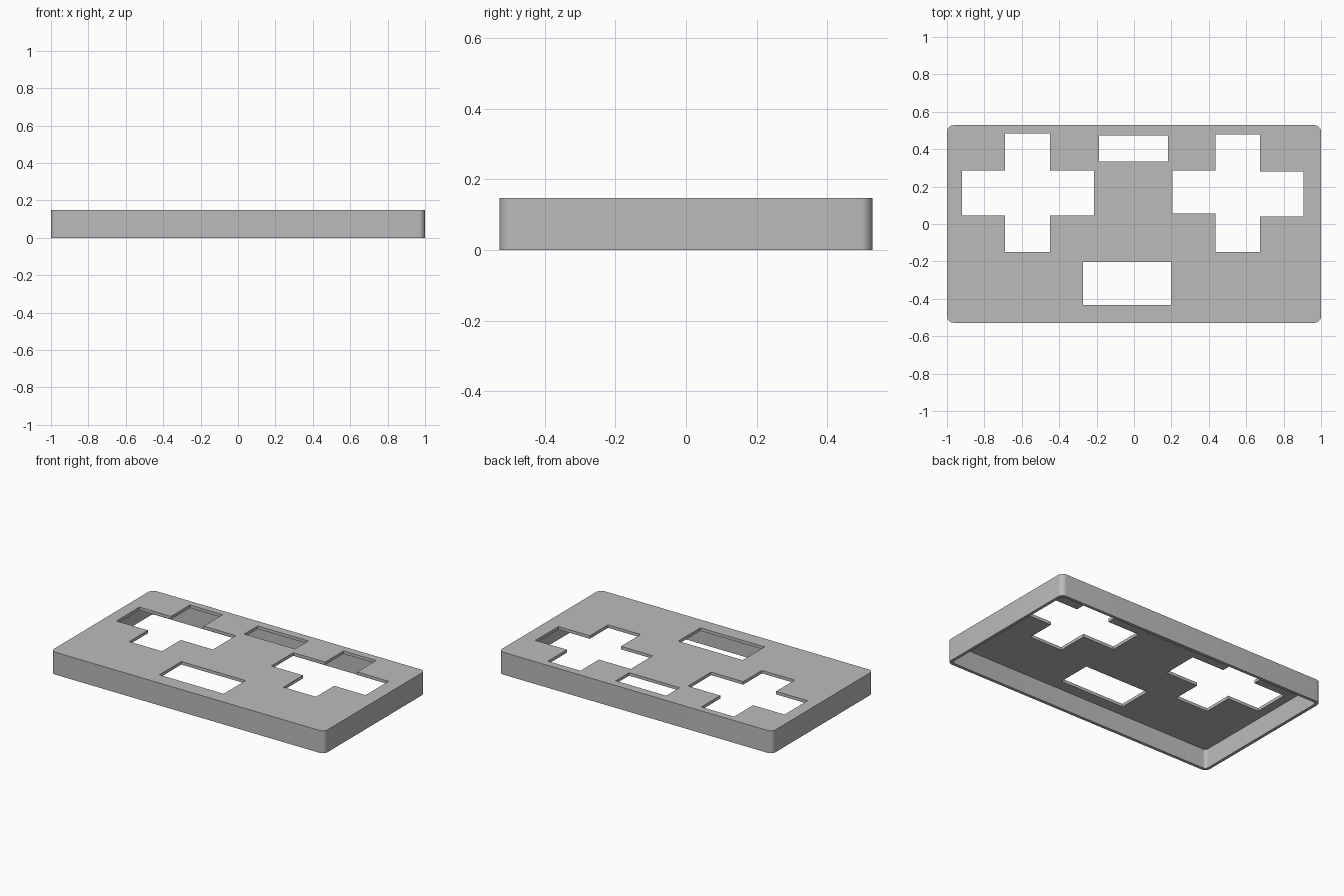
import bpy, bmesh
from math import sin, cos, pi

if "Cube" in bpy.data.objects:
    bpy.data.objects.remove(bpy.data.objects["Cube"], do_unlink=True)

HEIGHT, WALL, PLATE = 0.148, 0.02, 0.02

grey = bpy.data.materials.new("plain grey")
grey.use_nodes = True
grey.diffuse_color = (0.5, 0.5, 0.5, 1)
grey.node_tree.nodes["Principled BSDF"].inputs["Base Color"].default_value = (0.5, 0.5, 0.5, 1)


def prism(name, outline, z0, z1):
    """Extrude a flat outline between two heights."""
    bm = bmesh.new()
    face = bm.faces.new([bm.verts.new((x, y, z0)) for x, y in outline])
    top = bmesh.ops.extrude_face_region(bm, geom=[face])["geom"]
    verts = [v for v in top if isinstance(v, bmesh.types.BMVert)]
    bmesh.ops.translate(bm, verts=verts, vec=(0, 0, z1 - z0))
    bmesh.ops.recalc_face_normals(bm, faces=bm.faces)
    mesh = bpy.data.meshes.new(name)
    bm.to_mesh(mesh)
    bm.free()
    mesh.materials.append(grey)
    obj = bpy.data.objects.new(name, mesh)
    bpy.context.collection.objects.link(obj)
    return obj


def rounded(hx, hy, r, steps=8):
    """Rounded rectangle outline centred on the origin."""
    pts = []
    for k, (sx, sy) in enumerate([(1, 1), (-1, 1), (-1, -1), (1, -1)]):
        for i in range(steps + 1):
            a = (k + i / steps) * pi / 2
            pts.append((sx * (hx - r) + r * cos(a), sy * (hy - r) + r * sin(a)))
    return pts


def rect(x0, x1, y0, y1):
    return [(x0, y0), (x1, y0), (x1, y1), (x0, y1)]


def cross(x, y, left, right):
    """Plus outline: x and y are four rising limits, arms have their own heights."""
    return [(x[1], y[0]), (x[2], y[0]), (x[2], right[0]), (x[3], right[0]),
            (x[3], right[1]), (x[2], right[1]), (x[2], y[1]), (x[1], y[1]),
            (x[1], left[1]), (x[0], left[1]), (x[0], left[0]), (x[1], left[0])]


# Rounded cover, hollow from below
cover = prism("cover_shell", rounded(1, 0.528, 0.035), 0, HEIGHT)
cutters = [prism("cavity_cutter", rounded(1 - WALL, 0.528 - WALL, 0.02), -0.1, HEIGHT - PLATE)]

# Two cross openings and two slots through the top plate
openings = {
    "right_cross_cutter": cross((-0.92, -0.69, -0.45, -0.215), (-0.15, 0.483),
                                (0.045, 0.285), (0.045, 0.285)),
    "left_cross_cutter": cross((0.205, 0.437, 0.675, 0.905), (-0.15, 0.478),
                               (0.055, 0.285), (0.04, 0.28)),
    "back_slot_cutter": rect(-0.187, 0.183, 0.333, 0.473),
    "front_slot_cutter": rect(-0.272, 0.198, -0.432, -0.203),
}
cutters += [prism(n, o, 0.05, HEIGHT + 0.1) for n, o in openings.items()]

for cutter in cutters:
    mod = cover.modifiers.new(cutter.name, "BOOLEAN")
    mod.operation, mod.solver, mod.object = "DIFFERENCE", "EXACT", cutter

# Bake the cuts, then drop the cutters
bpy.context.view_layer.update()
baked = bpy.data.meshes.new_from_object(cover.evaluated_get(bpy.context.evaluated_depsgraph_get()))
cover.modifiers.clear()
cover.data = baked
for cutter in cutters:
    bpy.data.objects.remove(cutter, do_unlink=True)

# Smooth corners, crisp edges
bpy.context.view_layer.objects.active = cover
cover.select_set(True)
bpy.ops.object.shade_smooth_by_angle(angle=pi / 6)
